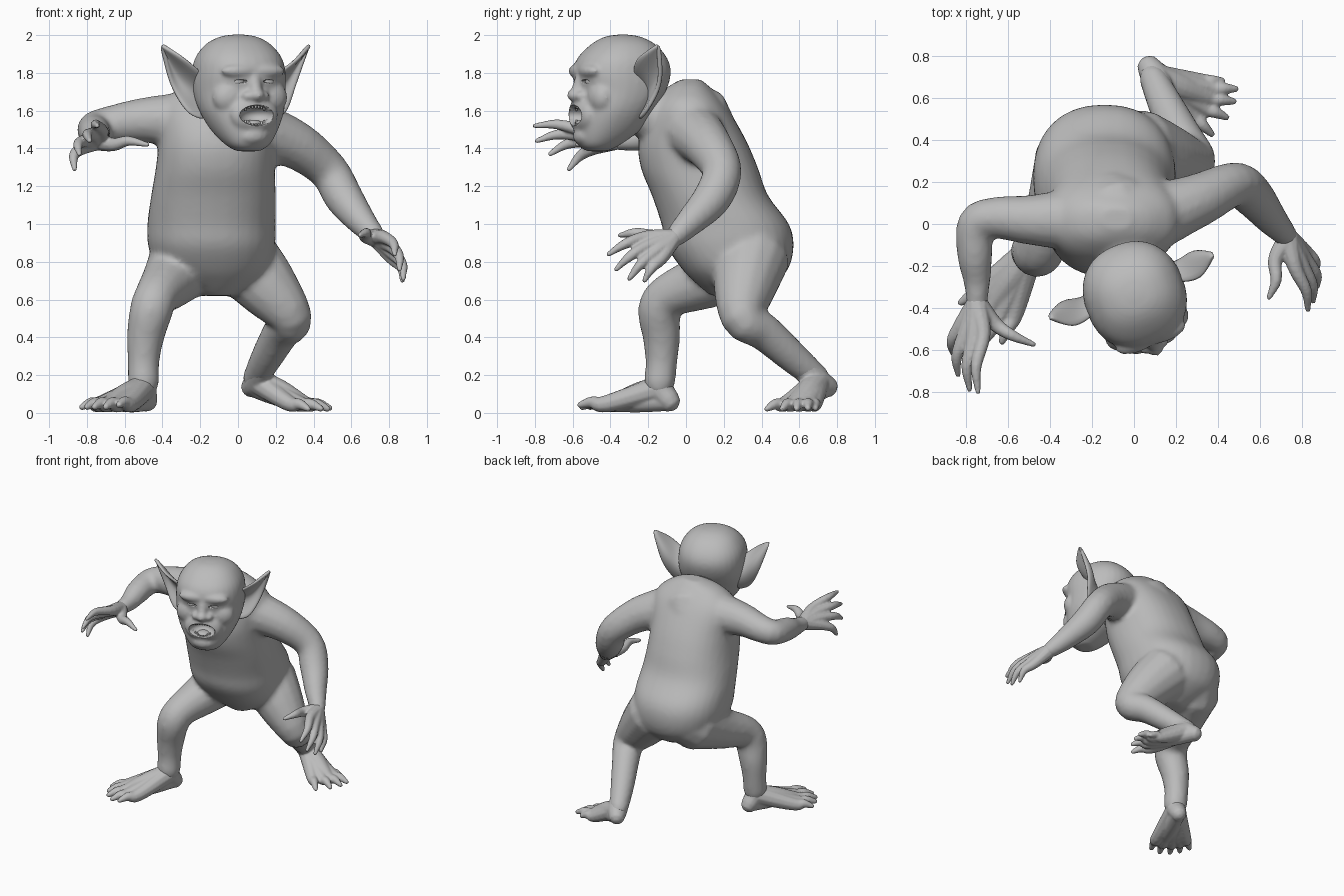
import bpy, bmesh
from math import cos, sin, pi, radians, copysign, sqrt
from mathutils import Vector, Matrix

if "Cube" in bpy.data.objects:
    bpy.data.objects.remove(bpy.data.objects["Cube"])

skin = bpy.data.materials.new("clay_grey")
skin.use_nodes = True
GREY = (0.5, 0.5, 0.5, 1)
skin.diffuse_color = GREY
skin.node_tree.nodes["Principled BSDF"].inputs["Base Color"].default_value = GREY


def spline(rows, steps=4):
    """Catmull-Rom through rows of numbers."""
    rows = [Vector(r) for r in rows]
    pts = [rows[0] * 2 - rows[1]] + rows + [rows[-1] * 2 - rows[-2]]
    out = []
    for a, b, c, d in zip(pts, pts[1:], pts[2:], pts[3:]):
        for i in range(steps):
            t = i / steps
            out.append((b * 2 + (c - a) * t + (a * 2 - b * 5 + c * 4 - d) * t**2
                        + (b * 3 - a - c * 3 + d) * t**3) / 2)
    return out + [rows[-1]]


def loft(bm, rings):
    """Closed skin over a list of rings."""
    rings = [[bm.verts.new(p) for p in ring] for ring in rings]
    n = len(rings[0])
    for a, b in zip(rings, rings[1:]):
        for i in range(n):
            bm.faces.new((a[i], a[(i + 1) % n], b[(i + 1) % n], b[i]))
    bm.faces.new(rings[0][::-1])
    bm.faces.new(rings[-1])


def tube(bm, path, sides=14):
    """Round limb through (x, y, z, radius) with domed ends."""
    pts = [(Vector(p[:3]), max(p[3], 0.004)) for p in spline(path)]
    d0 = (pts[0][0] - pts[1][0]).normalized()
    d1 = (pts[-1][0] - pts[-2][0]).normalized()
    (s, rs), (e, re) = pts[0], pts[-1]
    pts = ([(s + d0 * rs * 0.95, rs * 0.3), (s + d0 * rs * 0.6, rs * 0.8)] + pts
           + [(e + d1 * re * 0.6, re * 0.8), (e + d1 * re * 0.95, re * 0.3)])
    tangent = -d0
    u = tangent.orthogonal().normalized()
    rings = []
    for i, (p, r) in enumerate(pts):
        new = (pts[min(i + 1, len(pts) - 1)][0] - pts[max(i - 1, 0)][0]).normalized()
        u = tangent.rotation_difference(new) @ u
        tangent = new
        v = tangent.cross(u)
        rings.append([p + (u * cos(k * 2 * pi / sides) + v * sin(k * 2 * pi / sides)) * r
                      for k in range(sides)])
    loft(bm, rings)


def trunk(bm, rows, sides=32):
    """Stack of rounded level sections: z, centre x, front y, back y, half width."""
    def soft(c):
        return copysign(abs(c) ** 0.88, c)
    loft(bm, [[Vector((cx + w * soft(cos(k * 2 * pi / sides)),
                       (y0 + y1) / 2 + (y1 - y0) / 2 * soft(sin(k * 2 * pi / sides)), z))
               for k in range(sides)] for z, cx, y0, y1, w in spline(rows)])


def blob(bm, centre, radii):
    bmesh.ops.create_uvsphere(bm, u_segments=20, v_segments=12, radius=1,
                              matrix=Matrix.Translation(centre) @ Matrix.Diagonal((*radii, 1)))


def finish(bm, name, voxel=0, smooth=0):
    """Make the object, fusing its overlapping volumes if a voxel size is given."""
    bmesh.ops.recalc_face_normals(bm, faces=bm.faces)
    for f in bm.faces:
        f.smooth = True
    mesh = bpy.data.meshes.new(name)
    bm.to_mesh(mesh)
    bm.free()
    mesh.materials.append(skin)
    ob = bpy.data.objects.new(name, mesh)
    bpy.context.collection.objects.link(ob)
    if voxel:
        m = ob.modifiers.new("fuse", 'REMESH')
        m.mode, m.voxel_size, m.use_smooth_shade = 'VOXEL', voxel, True
        m = ob.modifiers.new("soften", 'SMOOTH')
        m.factor, m.iterations = 0.5, smooth
    return ob


# Torso, neck, arms and legs fused into one body
bm = bmesh.new()
trunk(bm, [(1.765, -.08, -.03, .08, .07), (1.72, -.1, -.1, .13, .2), (1.62, -.1, -.18, .215, .31),
           (1.45, -.11, -.25, .315, .31), (1.3, -.12, -.24, .38, .315), (1.15, -.13, -.18, .435, .33),
           (1.0, -.14, -.13, .545, .34), (.88, -.14, -.1, .57, .335), (.76, -.13, -.02, .54, .295),
           (.68, -.11, .06, .46, .19), (.62, -.11, .13, .36, .08)])
LIMBS = {
    "neck": [(-.08, .05, 1.55, .2), (-.03, -.13, 1.57, .155), (0, -.28, 1.6, .12)],
    "left_arm": [(.12, .04, 1.49, .155), (.32, .12, 1.41, .127), (.48, .19, 1.28, .106),
                 (.56, .14, 1.14, .103), (.65, .03, 1.02, .08), (.73, -.06, .93, .056)],
    "right_arm": [(-.3, .02, 1.55, .15), (-.5, .02, 1.55, .12), (-.66, .03, 1.53, .1),
                  (-.755, 0, 1.51, .09), (-.76, -.15, 1.48, .085), (-.75, -.27, 1.45, .066),
                  (-.75, -.38, 1.44, .05)],
    "left_leg": [(.02, .35, .82, .2), (.16, .31, .66, .167), (.28, .3, .5, .115),
                 (.23, .41, .43, .1), (.15, .57, .29, .085), (.09, .7, .18, .068)],
    "right_leg": [(-.28, .3, .8, .2), (-.36, .1, .7, .153), (-.43, -.09, .62, .118),
                  (-.46, -.14, .54, .115), (-.49, -.13, .4, .1), (-.5, -.13, .27, .085),
                  (-.5, -.14, .16, .084)]}
for path in LIMBS.values():
    tube(bm, path)
finish(bm, "body", 0.018, 6)


def digits(name, root, bend, sizes, rows, heel=None, shin=None):
    """Hand or foot: each digit runs from the root over its knuckle to its tip."""
    bm = bmesh.new()
    root, bend = Vector(root), Vector(bend)
    for kx, ky, kz, tx, ty, tz in rows:
        k, t = Vector((kx, ky, kz)), Vector((tx, ty, tz))
        stops = (root, k, k.lerp(t, 0.55) + bend, t)
        tube(bm, [(*p, r) for p, r in zip(stops, sizes)], 10)
    if heel:
        heel, ball = Vector(heel), Vector(rows[1][:3])
        tube(bm, [(*shin, .072), (*root, .07), (*heel, .06)])                    # heel
        tube(bm, [(*heel, .055), (*heel.lerp(ball, .5), .055), (*ball, .042)])   # sole
        tube(bm, [(*root, .07), (*root.lerp(Vector(rows[2][:3]), .5), .068),
                  (*rows[2][:3], .045)])                                         # instep
    finish(bm, name, 0.008, 5 if heel else 2)


# Hands, thumb first
digits("left_hand", (.735, -.07, .925), (.02, 0, .015), (.052, .036, .027, .013),
       [(.675, -.17, .935, .645, -.35, .94), (.77, -.21, .93, .83, -.41, .84),
        (.805, -.2, .885, .855, -.37, .76), (.82, -.17, .845, .875, -.3, .71),
        (.815, -.13, .82, .87, -.22, .7)])
digits("right_hand", (-.75, -.38, 1.44), (-.02, 0, .02), (.052, .036, .027, .013),
       [(-.66, -.48, 1.42, -.48, -.575, 1.42), (-.72, -.53, 1.49, -.745, -.8, 1.52),
        (-.77, -.55, 1.47, -.785, -.79, 1.44), (-.81, -.53, 1.44, -.84, -.72, 1.37),
        (-.83, -.49, 1.4, -.865, -.62, 1.29)])

# Feet, big toe first
digits("left_foot", (.1, .7, .165), (0, 0, .012), (.065, .043, .03, .017),
       [(.27, .53, .05, .37, .43, .022), (.32, .565, .05, .44, .51, .022),
        (.345, .605, .05, .475, .585, .022), (.35, .65, .05, .485, .645, .025),
        (.31, .68, .05, .42, .685, .025)], (.075, .745, .14), (.135, .6, .262))
digits("right_foot", (-.5, -.135, .13), (0, 0, .012), (.07, .047, .032, .018),
       [(-.57, -.42, .048, -.63, -.56, .042), (-.63, -.42, .048, -.7, -.55, .032),
        (-.68, -.39, .048, -.76, -.51, .032), (-.71, -.345, .048, -.8, -.45, .032),
        (-.72, -.3, .048, -.825, -.375, .032)], (-.485, -.09, .065), (-.5, -.135, .23))

# Head, modelled around its own origin and turned to one side
bm = bmesh.new()
trunk(bm, [(-.315, 0, -.2, -.1, .06), (-.28, 0, -.25, -.03, .115), (-.2, 0, -.265, .08, .175),
           (-.1, 0, -.26, .15, .222), (0, 0, -.25, .215, .24), (.1, 0, -.265, .245, .24),
           (.18, 0, -.24, .225, .222), (.25, 0, -.17, .165, .17), (.29, 0, -.1, .09, .1),
           (.303, 0, -.03, .02, .03)])
blob(bm, (0, -.235, -.12), (.135, .06, .1))         # muzzle
blob(bm, (0, -.225, -.235), (.085, .055, .05))      # chin
blob(bm, (0, -.275, -.018), (.042, .045, .034))     # nose tip
tube(bm, [(0, -.235, .09, .032), (0, -.258, .01, .036)])  # nose bridge
for s in (-1, 1):
    blob(bm, (s * .045, -.255, -.022), (.034, .038, .026))  # nostril wing
    blob(bm, (s * .07, -.222, .11), (.11, .05, .04))        # brow
    blob(bm, (s * .11, -.175, -.03), (.1, .07, .09))        # cheek
head = finish(bm, "head", 0.011, 8)

# Hollows for the mouth and the narrow eye openings
bm = bmesh.new()
blob(bm, (0, -.31, -.125), (.1, .12, .056))
for s in (-1, 1):
    blob(bm, (s * .085, -.265, .055), (.042, .035, .01))
hollows = finish(bm, "face_hollows")
hollows.hide_render = True
hollows.display_type = 'WIRE'
cut = head.modifiers.new("face_hollows", 'BOOLEAN')
cut.operation, cut.object = 'DIFFERENCE', hollows

# Eyes, tongue and teeth
bm = bmesh.new()
for s in (-1, 1):
    blob(bm, (s * .085, -.224, .054), (.034, .024, .024))
eyes = finish(bm, "eyes")
bm = bmesh.new()
blob(bm, (0, -.225, -.165), (.045, .045, .016))
tongue = finish(bm, "tongue")
bm = bmesh.new()
for i in range(-4, 5):
    x = i * .0175
    for s in (-1, 1):
        z = -.125 + s * .048 * sqrt(1 - (x / .097) ** 2)
        long = .032 if abs(i) == 3 else .024
        bmesh.ops.create_cone(bm, cap_ends=True, segments=8, radius1=.009, radius2=.005, depth=long,
                              matrix=Matrix.Translation((x, -.262 + x * x * 5, z))
                              @ Matrix.Rotation(pi if s > 0 else 0, 4, 'X'))
teeth = finish(bm, "teeth")

# Pointed cupped ears, spanned between a front rim and a rear rim
FRONT = [(.2, -.02, .09), (.27, -.045, .14), (.34, -.04, .19), (.42, .03, .25)]
REAR = [(.19, .01, -.15), (.28, .015, -.11), (.355, .065, .035), (.422, .035, .245)]
ears = []
for name, s in (("left_ear", 1), ("right_ear", -1)):
    bm = bmesh.new()
    grid = []
    for a, b in zip(spline(FRONT, 3), spline(REAR, 3)):
        depth = (a - b).length * 0.34
        row = [a.lerp(b, k / 6) + Vector((-.35, .9, 0)) * depth * sin(pi * k / 6) for k in range(7)]
        grid.append([bm.verts.new((p.x * s, p.y, p.z)) for p in row])
    for a, b in zip(grid, grid[1:]):
        for k in range(6):
            bm.faces.new((a[k], a[k + 1], b[k + 1], b[k]))
    ear = finish(bm, name)
    m = ear.modifiers.new("thickness", 'SOLIDIFY')
    m.thickness, m.offset = 0.024, 0
    ear.modifiers.new("round", 'SUBSURF').levels = 1
    ears.append(ear)

for ob in [head, hollows, eyes, tongue, teeth] + ears:
    ob.location = (0, -.33, 1.7)
    ob.rotation_euler.z = radians(21)
